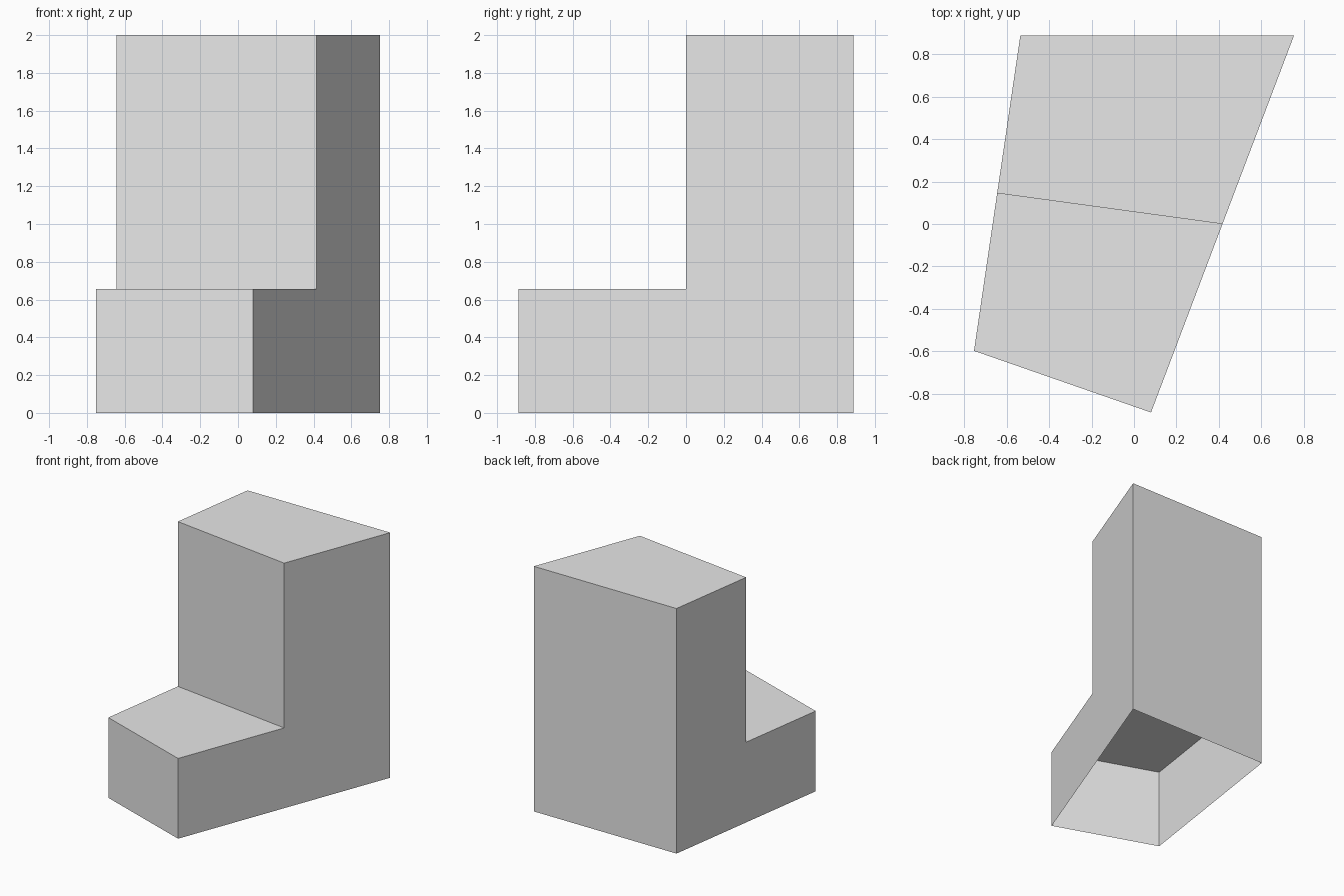
import bpy
import bmesh
from mathutils import Vector

cube = bpy.data.objects.get("Cube")
if cube:
    bpy.data.objects.remove(cube, do_unlink=True)

# Plain grey material
grey = bpy.data.materials.new("plain_grey")
grey.use_nodes = True
grey.diffuse_color = (0.8, 0.8, 0.8, 1)
grey.node_tree.nodes["Principled BSDF"].inputs["Base Color"].default_value = (0.8, 0.8, 0.8, 1)

STEP_HEIGHT, TOP_HEIGHT = 0.655, 2.0

# Ground outline; the tower front runs between the midpoints of the two long sides
back_right, back_left = Vector((-0.535, 0.887)), Vector((0.753, 0.887))
front_right, front_left = Vector((-0.753, -0.597)), Vector((0.08, -0.887))
mid_right = (back_right + front_right) / 2
mid_left = (back_left + front_left) / 2


def side_profile(front, mid, back):
    """L-shaped side wall as a loop of points, starting at the front foot."""
    path = [(front, 0), (front, STEP_HEIGHT), (mid, STEP_HEIGHT),
            (mid, TOP_HEIGHT), (back, TOP_HEIGHT), (back, 0)]
    return [(p.x, p.y, z) for p, z in path]


# Stepped shell: two L-shaped sides bridged by quads, open underneath
bm = bmesh.new()
right = [bm.verts.new(p) for p in side_profile(front_right, mid_right, back_right)]
left = [bm.verts.new(p) for p in side_profile(front_left, mid_left, back_left)]
bm.faces.new(right)
bm.faces.new(reversed(left))
for i in range(len(right) - 1):
    bm.faces.new((right[i + 1], right[i], left[i], left[i + 1]))

mesh = bpy.data.meshes.new("stepped_block")
bm.to_mesh(mesh)
bm.free()
mesh.materials.append(grey)
block = bpy.data.objects.new("stepped_block", mesh)
bpy.context.collection.objects.link(block)
